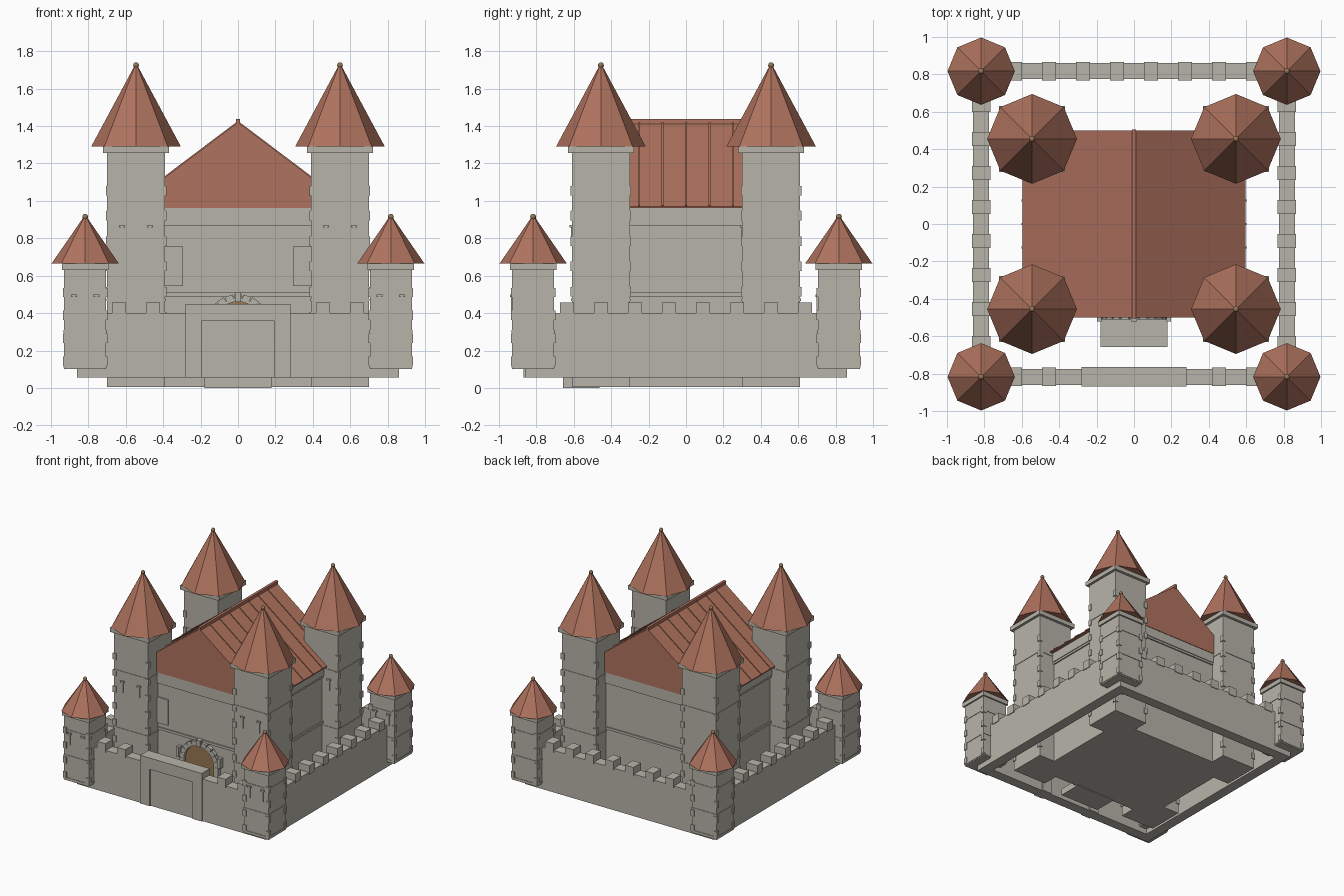
import bpy, bmesh, math
from mathutils import Matrix, Vector

cube = bpy.data.objects.get("Cube")
if cube:
    bpy.data.objects.remove(cube, do_unlink=True)


def material(name, color):
    m = bpy.data.materials.new(name)
    m.use_nodes = True
    m.diffuse_color = color + (1,)
    node = next(n for n in m.node_tree.nodes if n.type == 'BSDF_PRINCIPLED')
    node.inputs["Base Color"].default_value = color + (1,)
    return m


STONE = material("pale stone", (0.47, 0.455, 0.395))
TILE = material("red roof tile", (0.43, 0.17, 0.112))
WOOD = material("brown wood", (0.31, 0.18, 0.087))


def finish(bm, name, mat):
    bmesh.ops.recalc_face_normals(bm, faces=bm.faces)
    mesh = bpy.data.meshes.new(name)
    bm.to_mesh(mesh)
    bm.free()
    mesh.materials.append(mat)
    obj = bpy.data.objects.new(name, mesh)
    bpy.context.scene.collection.objects.link(obj)
    return obj


def box(bm, center, size, rot=Matrix()):
    m = Matrix.Translation(center) @ rot @ Matrix.Diagonal(Vector(size).to_4d())
    bmesh.ops.create_cube(bm, size=1, matrix=m)


def slab(bm, x, y, z0, z1, half_x, half_y):
    """Upright block given by its centre, half widths and height range."""
    box(bm, (x, y, (z0 + z1) / 2), (2 * half_x, 2 * half_y, z1 - z0))


def prism(name, outline, y0, y1, mat):
    """Outline of (x, z) points extruded along y."""
    bm = bmesh.new()
    face = bm.faces.new([bm.verts.new((x, y0, z)) for x, z in outline])
    ext = bmesh.ops.extrude_face_region(bm, geom=[face])["geom"]
    verts = [v for v in ext if isinstance(v, bmesh.types.BMVert)]
    bmesh.ops.translate(bm, verts=verts, vec=(0, y1 - y0, 0))
    return finish(bm, name, mat)


def tower(name, x, y, half, z0, z1, cap, roof_r, tip, bands, quoins, slit):
    # Stone shaft, capping slab, string courses and corner quoins
    bm = bmesh.new()
    slab(bm, x, y, z0, z1, half, half)
    slab(bm, x, y, z1, z1 + 0.035, cap, cap)
    for z in bands:
        slab(bm, x, y, z, z + 0.014, half + 0.004, half + 0.004)
    for z in quoins:
        for sx in (-1, 1):
            for sy in (-1, 1):
                slab(bm, x + sx * (half - 0.008), y + sy * (half - 0.008),
                     z - 0.025, z + 0.025, 0.015, 0.015)
    # Arrow slits with a small lintel on the front face
    spread, top = slit
    for sx in (-1, 1):
        slab(bm, x + sx * spread, y - half, top - 0.014, top, 0.016, 0.012)
        slab(bm, x + sx * spread, y - half, top - 0.1, top, 0.005, 0.006)
    finish(bm, name, STONE)

    # Eight-sided pointed roof
    bm = bmesh.new()
    base = z1 + 0.035
    bmesh.ops.create_cone(bm, segments=8, cap_ends=True, radius1=roof_r, radius2=0.004,
                          depth=tip - base,
                          matrix=Matrix.Translation((x, y, (base + tip) / 2)))
    finish(bm, name + "_roof", TILE)

    # Ball finial
    bm = bmesh.new()
    bmesh.ops.create_uvsphere(bm, u_segments=10, v_segments=6, radius=0.016,
                              matrix=Matrix.Translation((x, y, tip - 0.005)))
    ball = finish(bm, name + "_finial", WOOD)
    for p in ball.data.polygons:
        p.use_smooth = True


# Four keep towers and four corner towers
for sx, side in ((1, "left"), (-1, "right")):
    for sy, end in ((-1, "front"), (1, "back")):
        tower(f"keep_tower_{end}_{side}", sx * 0.545, sy * 0.455, 0.155, 0.005, 1.255,
              0.177, 0.24, 1.73, (0.465, 0.935),
              [1.055 - 0.135 * i for i in range(8)], (0.075, 0.872))
        tower(f"corner_tower_{end}_{side}", sx * 0.817, sy * 0.817, 0.112, 0.1, 0.63,
              0.125, 0.18, 0.92, (0.11, 0.295, 0.505),
              [0.51 - 0.122 * i for i in range(4)], (0.06, 0.5))

# Outer walls
W = 0.817
bm = bmesh.new()
for s in (-1, 1):
    slab(bm, 0, s * W, 0.055, 0.4, 0.86, 0.043)
    slab(bm, s * W, 0, 0.055, 0.4, 0.043, 0.774)
finish(bm, "outer_walls", STONE)

# Battlements
bm = bmesh.new()
for i in range(8):
    t = (i - 3.5) * 0.182
    for s in (-1, 1):
        slab(bm, s * W, t, 0.385, 0.457, 0.049, 0.037)
        if s > 0 or abs(t) > 0.3:
            slab(bm, t, s * W, 0.385, 0.457, 0.037, 0.049)
finish(bm, "battlements", STONE)

# Gatehouse: piers and lintel around a recessed gate panel
bm = bmesh.new()
for s in (-1, 1):
    slab(bm, s * 0.237, -W, 0.055, 0.45, 0.043, 0.053)
slab(bm, 0, -W, 0.357, 0.45, 0.194, 0.053)
slab(bm, 0, -W, 0.055, 0.357, 0.194, 0.035)
finish(bm, "gatehouse", STONE)

# Keep hall with bands and cornice
bm = bmesh.new()
slab(bm, 0, 0, 0.005, 0.96, 0.555, 0.48)
for z0, z1, out in ((0.49, 0.51, 0.01), (0.868, 0.885, 0.01), (0.885, 0.965, 0.016)):
    slab(bm, 0, 0, z0, z1, 0.555 + out, 0.48 + out)
finish(bm, "keep_hall", STONE)

# Framed window panels on the hall front
bm = bmesh.new()
for s in (-1, 1):
    slab(bm, s * 0.36, -0.48, 0.545, 0.755, 0.066, 0.012)
finish(bm, "hall_windows", STONE)

# Gabled hall roof, battens and ridge
EAVE, RIDGE, HALF = 0.97, 1.42, 0.597
prism("hall_roof", [(-HALF, 0.962), (HALF, 0.962), (HALF, EAVE), (0, RIDGE), (-HALF, EAVE)],
      -0.5, 0.5, TILE)
angle = math.atan2(RIDGE - EAVE, HALF)
length = math.hypot(RIDGE - EAVE, HALF)
bm = bmesh.new()
for s in (-1, 1):
    for i in range(-3, 4):
        box(bm, (s * HALF / 2, i * 0.125, (EAVE + RIDGE) / 2), (length, 0.01, 0.012),
            Matrix.Rotation(s * angle, 4, 'Y'))
slab(bm, 0, 0, 1.4, 1.437, 0.011, 0.505)
finish(bm, "roof_battens", TILE)

# Arched wooden hall door
AZ, R_IN, R_OUT = 0.325, 0.135, 0.175
arc = [math.pi * i / 16 for i in range(17)]
door = [(R_IN * math.cos(a), AZ + R_IN * math.sin(a)) for a in arc]
prism("hall_door", [(-R_IN, 0.06), (R_IN, 0.06)] + door, -0.488, -0.47, WOOD)

# Stone surround: jambs, arch stones, keystone and wall brackets
bm = bmesh.new()
mid = (R_IN + R_OUT) / 2
for s in (-1, 1):
    slab(bm, s * mid, -0.49, 0.05, AZ, 0.02, 0.02)
    slab(bm, s * 0.187, -0.5, 0.33, 0.41, 0.012, 0.02)
for i in range(11):
    a = math.pi * (i + 0.5) / 11
    box(bm, (mid * math.cos(a), -0.49, AZ + mid * math.sin(a)),
        (R_OUT - R_IN, 0.04, 0.042), Matrix.Rotation(-a, 4, 'Y'))
slab(bm, 0, -0.495, 0.46, 0.512, 0.017, 0.025)
finish(bm, "door_surround", STONE)

# Entrance step
bm = bmesh.new()
slab(bm, 0, -0.56, 0, 0.055, 0.18, 0.098)
finish(bm, "entrance_step", STONE)
